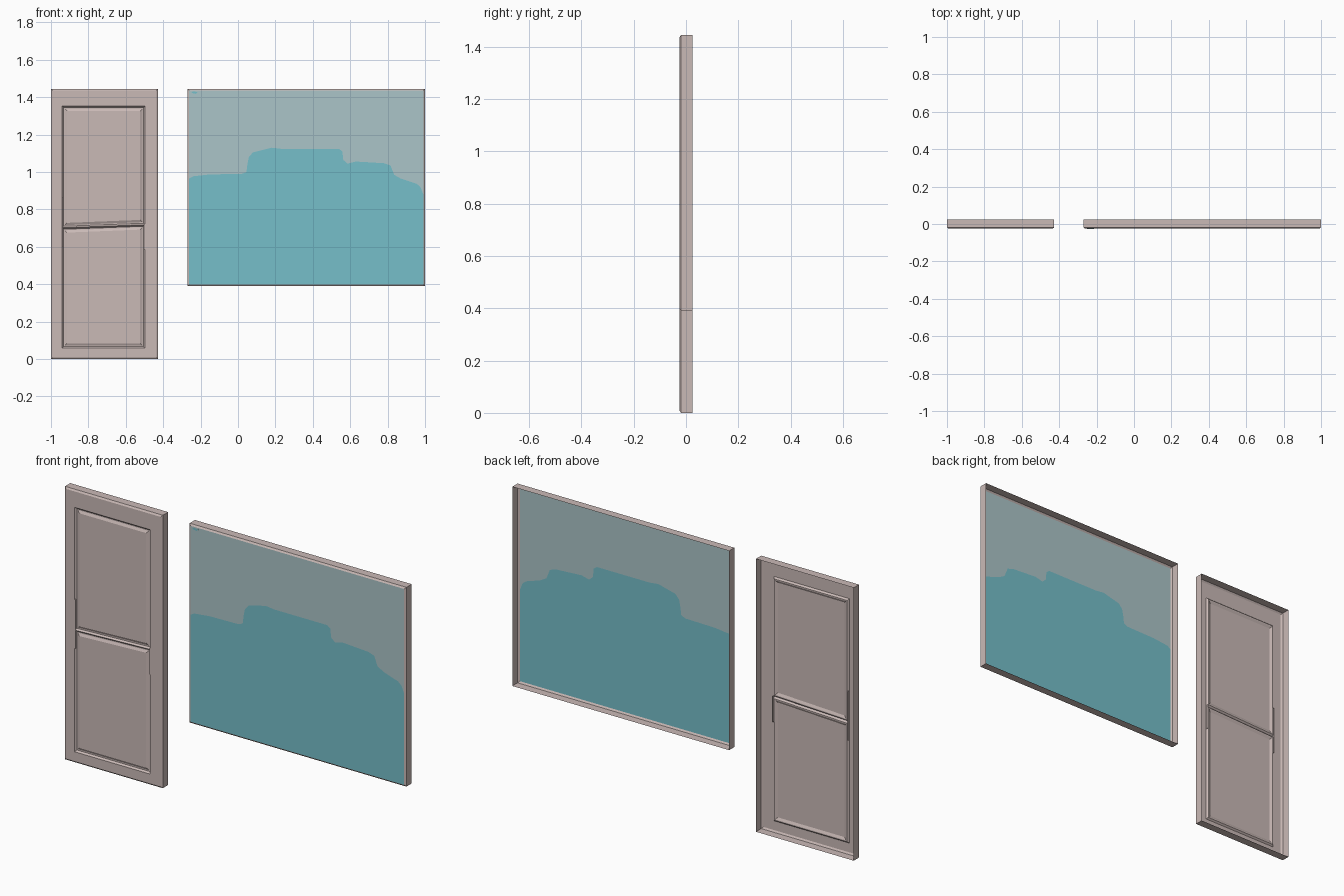
import bpy, bmesh

if "Cube" in bpy.data.objects:
    bpy.data.objects.remove(bpy.data.objects["Cube"])


def material(name, rgb):
    m = bpy.data.materials.new(name)
    m.diffuse_color = (*rgb, 1)
    m.use_nodes = True
    m.node_tree.nodes["Principled BSDF"].inputs["Base Color"].default_value = m.diffuse_color
    return m


frame_mat = material("warm beige", (0.59, 0.49, 0.47))
teal_mat = material("teal glass", (0.18, 0.52, 0.59))
pale_mat = material("pale glass", (0.41, 0.56, 0.58))

FRONT, BEVEL, BACK = -0.025, -0.019, 0.025
LIP = 0.009


def rect(x0, x1, z0, z1, inset=0):
    x0, x1, z0, z1 = x0 + inset, x1 - inset, z0 + inset, z1 - inset
    return [(x0, z0), (x1, z0), (x1, z1), (x0, z1)]


def inset_quad(q, d):
    # Move each corner of a roughly rectangular loop inwards
    signs = [(1, 1), (-1, 1), (-1, -1), (1, -1)]
    return [(x + sx * d, z + sz * d) for (x, z), (sx, sz) in zip(q, signs)]


def loft(bm, rings, cap=False):
    # Join successive (loop, y) rings with quads, outermost first
    loops = [[bm.verts.new((x, y, z)) for x, z in q] for q, y in rings]
    for a, b in zip(loops, loops[1:]):
        for i in range(len(a)):
            j = (i + 1) % len(a)
            bm.faces.new((a[i], a[j], b[j], b[i]))
    if cap:
        bm.faces.new(loops[-1])


def finish(bm, name, mats):
    bmesh.ops.remove_doubles(bm, verts=bm.verts, dist=0.00001)
    me = bpy.data.meshes.new(name)
    bm.to_mesh(me)
    bm.free()
    for m in mats:
        me.materials.append(m)
    ob = bpy.data.objects.new(name, me)
    bpy.context.collection.objects.link(ob)
    return ob


def shell(name, bounds):
    # Thin walls, open at the back, with a bevelled front edge
    bm = bmesh.new()
    loft(bm, [(rect(*bounds), BACK), (rect(*bounds), BEVEL),
              (rect(*bounds, LIP), FRONT)])
    return finish(bm, name, [frame_mat])


DOOR = (-1.0, -0.427, 0.0, 1.445)
WINDOW = (-0.27, 1.0, 0.39, 1.445)
shell("door_frame", DOOR)
shell("window_frame", WINDOW)

# Door sheet with two pressed panels, divided by a slightly tilted rail
bm = bmesh.new()
opening = rect(-0.94, -0.497, 0.058, 1.352)
loft(bm, [(rect(*DOOR, LIP), FRONT), (opening, FRONT)])
mid_l, mid_r = (-0.94, 0.702), (-0.497, 0.718)
lower = [opening[0], opening[1], mid_r, mid_l]
upper = [mid_l, mid_r, opening[2], opening[3]]
for q in (lower, upper):
    loft(bm, [(q, FRONT), (inset_quad(q, 0.008), -0.016),
              (inset_quad(q, 0.014), -0.016),
              (inset_quad(q, 0.026), -0.022)], cap=True)
finish(bm, "door_panel", [frame_mat])

# Narrow creases beside the pressed panels
for name, x, z0, z1 in (("left_crease", -0.937, 0.605, 0.865),
                        ("right_crease", -0.5, 0.585, 0.722)):
    bm = bmesh.new()
    q = rect(x - 0.002, x + 0.002, z0, z1)
    loft(bm, [(q, -0.014), (q, FRONT)], cap=True)
    finish(bm, name, [frame_mat])

# Window pane, split along the stepped outline of the teal area
outline = [(-0.261, 0.965), (-0.24, 0.977), (-0.15, 0.987), (0.02, 0.99),
           (0.045, 1.0), (0.05, 1.04), (0.058, 1.08), (0.08, 1.105),
           (0.14, 1.12), (0.18, 1.13), (0.23, 1.124), (0.54, 1.124),
           (0.558, 1.11), (0.563, 1.065), (0.585, 1.045), (0.63, 1.056),
           (0.78, 1.047), (0.815, 1.035), (0.835, 0.985), (0.87, 0.965),
           (0.955, 0.937), (0.975, 0.92), (0.991, 0.88)]
bm = bmesh.new()
columns = [[bm.verts.new((x, FRONT, h)) for h in (0.399, z, 1.436)]
           for x, z in outline]
for a, b in zip(columns, columns[1:]):
    for k in (0, 1):
        f = bm.faces.new((a[k], b[k], b[k + 1], a[k + 1]))
        f.material_index = k
finish(bm, "window_pane", [teal_mat, pale_mat])

# Small teal fleck in the top corner of the pane
bm = bmesh.new()
q = [(-0.25, 1.423), (-0.225, 1.418), (-0.215, 1.427), (-0.24, 1.431)]
loft(bm, [(q, FRONT), (q, FRONT - 0.0005)], cap=True)
finish(bm, "glass_fleck", [teal_mat])
